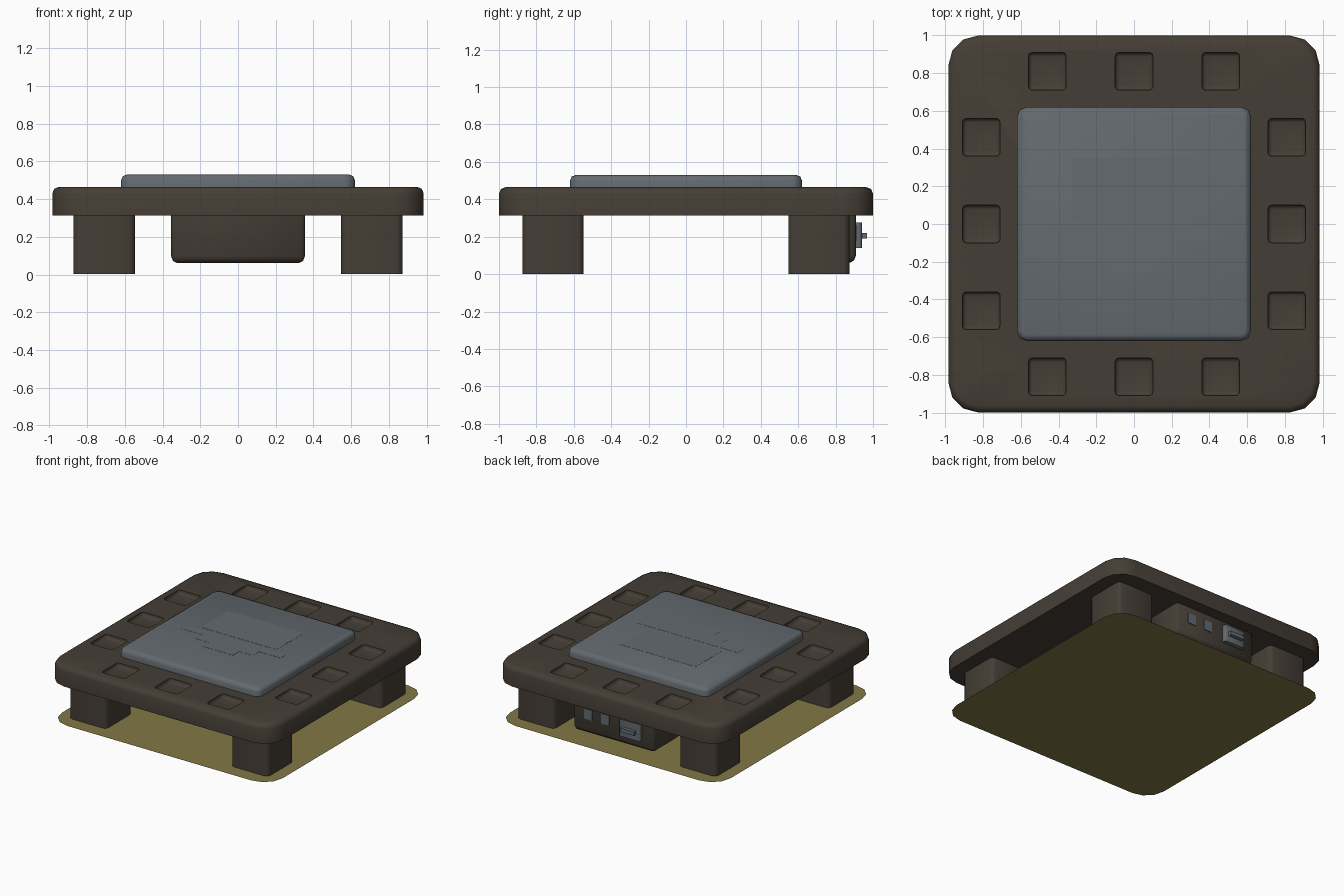
import bpy
import bmesh
import math
from mathutils import Vector

if "Cube" in bpy.data.objects:
    bpy.data.objects.remove(bpy.data.objects["Cube"])


def material(name, rgb):
    m = bpy.data.materials.new(name)
    m.use_nodes = True
    m.diffuse_color = (*rgb, 1)
    bsdf = m.node_tree.nodes["Principled BSDF"]
    bsdf.inputs["Base Color"].default_value = (*rgb, 1)
    bsdf.inputs["Roughness"].default_value = 0.8
    return m


BROWN = material("dark brown", (0.06, 0.048, 0.037))
GREY = material("slate grey", (0.125, 0.145, 0.16))
OLIVE = material("olive", (0.22, 0.185, 0.06))


def finish(name, bm, mat, smooth=True):
    mesh = bpy.data.meshes.new(name)
    bm.to_mesh(mesh)
    bm.free()
    ob = bpy.data.objects.new(name, mesh)
    bpy.context.collection.objects.link(ob)
    mesh.materials.append(mat)
    if smooth:
        shade(ob)
    return ob


def shade(ob):
    bpy.ops.object.select_all(action="DESELECT")
    ob.select_set(True)
    bpy.context.view_layer.objects.active = ob
    bpy.ops.object.shade_smooth_by_angle(angle=math.radians(50))


def add_box(bm, lo, hi, corner=0, corner_segs=2, rim=0, rim_side=1, rim_segs=2):
    """Box with rounded upright edges and an optional bevel on its top or bottom rim."""
    part = bmesh.new()
    bmesh.ops.create_cube(part, size=1)
    lo, hi = Vector(lo), Vector(hi)
    for v in part.verts:
        v.co = (lo + hi) / 2 + v.co * (hi - lo)
    if corner:
        upright = [e for e in part.edges
                   if abs(e.verts[0].co.z - e.verts[1].co.z) > 1e-4]
        bmesh.ops.bevel(part, geom=upright, offset=corner, offset_type="OFFSET",
                        segments=corner_segs, profile=0.5, affect="EDGES")
    if rim:
        z = hi.z if rim_side > 0 else lo.z
        edges = [e for e in part.edges if all(abs(v.co.z - z) < 1e-5 for v in e.verts)]
        bmesh.ops.bevel(part, geom=edges, offset=rim, offset_type="OFFSET",
                        segments=rim_segs, profile=0.5, affect="EDGES")
    temp = bpy.data.meshes.new("temp")
    part.to_mesh(temp)
    part.free()
    bm.from_mesh(temp)
    bpy.data.meshes.remove(temp)


def box(name, lo, hi, mat, **kw):
    bm = bmesh.new()
    add_box(bm, lo, hi, **kw)
    return finish(name, bm, mat)


# Main slab with a row of three shallow square dips along each side
slab = box("slab", (-0.985, -1, 0.313), (0.985, 1, 0.465), BROWN,
           corner=0.16, corner_segs=3, rim=0.035)
bm = bmesh.new()
for step in (-0.46, 0, 0.46):
    for side in (-0.81, 0.81):
        for x, y in ((step, side), (side, step)):
            add_box(bm, (x - 0.1, y - 0.1, 0.435), (x + 0.1, y + 0.1, 0.6),
                    corner=0.02, rim=0.02, rim_side=-1)
cutter = finish("dip_cutter", bm, BROWN)
cutter.hide_render = True
cut = slab.modifiers.new("dips", "BOOLEAN")
cut.operation = "DIFFERENCE"
cut.solver = "EXACT"
cut.object = cutter
bpy.context.view_layer.objects.active = slab
bpy.ops.object.modifier_apply(modifier=cut.name)
bpy.data.objects.remove(cutter)
shade(slab)

# Raised top panel
box("top_panel", (-0.62, -0.62, 0.44), (0.62, 0.62, 0.53), GREY,
    corner=0.05, rim=0.03)

# Faint flush emblem outline on the panel: block, bar and tab
bm = bmesh.new()
for half, y0, y1 in ((0.33, 0.01, 0.35), (0.44, -0.09, -0.02), (0.25, -0.17, -0.09),
                     (0.13, -0.25, -0.17)):
    add_box(bm, (-half, y0, 0.525), (half, y1, 0.531))
finish("panel_inlay", bm, GREY)

# Four legs
for sx, xn in ((-1, "right"), (1, "left")):
    for sy, yn in ((-1, "front"), (1, "back")):
        x, y = 0.71 * sx, 0.71 * sy
        box(f"{yn}_{xn}_leg", (x - 0.163, y - 0.163, 0.002),
            (x + 0.163, y + 0.163, 0.33), BROWN, corner=0.03)

# Control box hung under the back edge
box("control_box", (-0.355, 0.58, 0.062), (0.355, 0.908, 0.33), BROWN,
    corner=0.015, corner_segs=1, rim=0.035, rim_side=-1)
for i, x in enumerate((0.22, 0.07)):
    box(f"button_{i + 1}", (x - 0.035, 0.89, 0.18), (x + 0.035, 0.914, 0.26), GREY)
box("socket", (-0.25, 0.89, 0.14), (-0.07, 0.94, 0.275), GREY, corner=0.012)
box("socket_tongue", (-0.22, 0.93, 0.19), (-0.1, 0.968, 0.22), GREY)

# Thin ground sheet with rounded corners
bm = bmesh.new()
r, hx, hy = 0.16, 0.97, 0.985
ring = []
for k, (sx, sy) in enumerate(((1, 1), (-1, 1), (-1, -1), (1, -1))):
    for s in range(4):
        a = math.radians(90 * k + 30 * s)
        ring.append(bm.verts.new((sx * (hx - r) + r * math.cos(a),
                                  sy * (hy - r) + r * math.sin(a), 0)))
bm.faces.new(ring)
finish("ground_sheet", bm, OLIVE, smooth=False)
